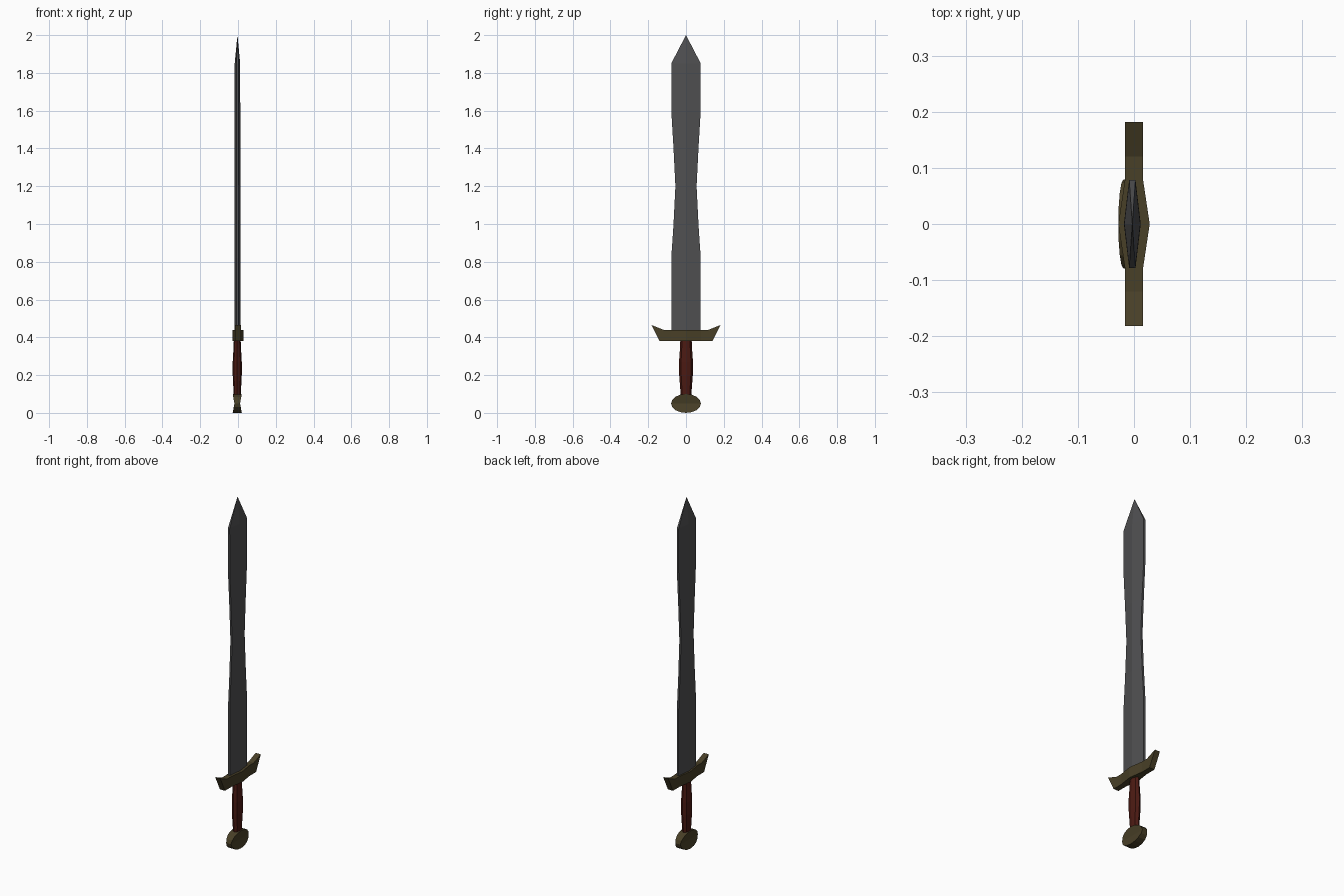
import bpy, bmesh
from math import sin, cos, pi

if "Cube" in bpy.data.objects:
    bpy.data.objects.remove(bpy.data.objects["Cube"])


def material(name, rgb):
    m = bpy.data.materials.new(name)
    m.diffuse_color = (*rgb, 1)
    m.use_nodes = True
    m.node_tree.nodes["Principled BSDF"].inputs["Base Color"].default_value = m.diffuse_color
    return m


def loft(name, rings, mat):
    """Skin a list of equal-length point rings and cap both ends."""
    bm = bmesh.new()
    loops = [[bm.verts.new(p) for p in ring] for ring in rings]
    n = len(loops[0])
    for a, b in zip(loops, loops[1:]):
        for i in range(n):
            j = (i + 1) % n
            bm.faces.new((a[i], a[j], b[j], b[i]))
    bm.faces.new(loops[0][::-1])
    bm.faces.new(loops[-1])
    bmesh.ops.remove_doubles(bm, verts=bm.verts, dist=0.0002)
    bmesh.ops.recalc_face_normals(bm, faces=bm.faces)
    mesh = bpy.data.meshes.new(name)
    bm.to_mesh(mesh)
    bm.free()
    mesh.materials.append(mat)
    obj = bpy.data.objects.new(name, mesh)
    bpy.context.collection.objects.link(obj)
    return obj


def vertical(section, levels, cx):
    """Scale a unit section to (z, half x, half y) at each level."""
    return [[(cx + x * hx, y * hy, z) for x, y in section] for z, hx, hy in levels]


steel = material("steel", (0.08, 0.08, 0.083))
bronze = material("bronze", (0.065, 0.05, 0.02))
leather = material("leather", (0.07, 0.01, 0.006))

# Blade: ridged six-sided section with a waist and a pointed tip
hexagon = [(1, 0), (0.38, 1), (-0.38, 1), (-1, 0), (-0.38, -1), (0.38, -1)]
blade_levels = [(0.42, 0.015, 0.078), (0.82, 0.015, 0.078), (1.0, 0.015, 0.066),
                (1.2, 0.015, 0.056), (1.4, 0.015, 0.066), (1.6, 0.015, 0.078),
                (1.85, 0.0145, 0.078), (2.0, 0, 0)]
loft("blade", vertical(hexagon, blade_levels, -0.003), steel)

# Crossguard: stations along y (y, half x, bottom z, top z), mirrored
half = [(0, 0.028, 0.38, 0.44), (0.08, 0.016, 0.38, 0.44), (0.12, 0.016, 0.38, 0.44),
        (0.14, 0.016, 0.38, 0.448), (0.182, 0.016, 0.464, 0.465)]
stations = [(-y, hx, b, t) for y, hx, b, t in half[:0:-1]] + half
loft("crossguard", [[(hx, y, b), (hx, y, t), (-hx, y, t), (-hx, y, b)]
                    for y, hx, b, t in stations], bronze)

# Grip: eight-sided, swelling in the middle
octagon = [(cos(i * pi / 4), sin(i * pi / 4)) for i in range(8)]
grip_levels = [(0.08, 0.018, 0.028), (0.12, 0.020, 0.030), (0.20, 0.024, 0.036),
               (0.27, 0.024, 0.037), (0.34, 0.020, 0.032), (0.39, 0.018, 0.030)]
loft("grip", vertical(octagon, grip_levels, -0.004), leather)

# Pommel: oval disc with hollowed faces
square = [(1, 1), (-1, 1), (-1, -1), (1, -1)]
pommel_levels = []
for i in range(9):
    t = -pi / 2 + i * pi / 8
    pommel_levels.append((0.05 + 0.05 * sin(t), 0.015 + 0.009 * abs(sin(t)), 0.079 * cos(t)))
loft("pommel", vertical(square, pommel_levels, -0.004), bronze)
